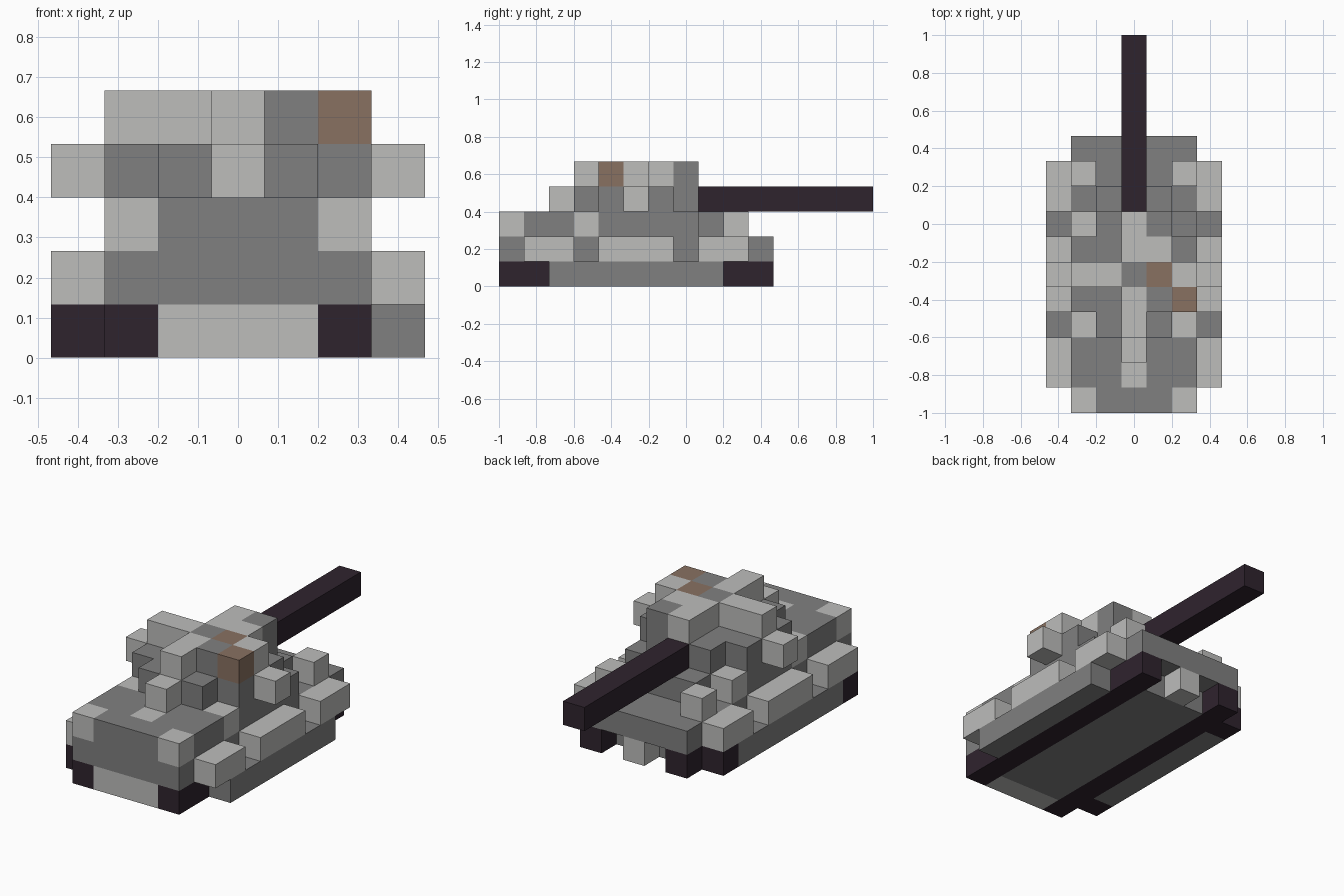
import bpy, bmesh, math
from mathutils import Vector

cube = bpy.data.objects.get("Cube")
if cube:
    bpy.data.objects.remove(cube, do_unlink=True)

UNIT = 2 / 15
COLOURS = {
    "light_grey": (0.51, 0.51, 0.50),
    "mid_grey": (0.216, 0.216, 0.216),
    "near_black": (0.028, 0.017, 0.027),
    "brown": (0.25, 0.165, 0.12),
}
NAMES = list(COLOURS)
LIGHT, GREY, DARK, BROWN = range(4)


def make_material(name, rgb):
    mat = bpy.data.materials.new(name)
    mat.use_nodes = True
    mat.diffuse_color = (*rgb, 1)
    bsdf = next(n for n in mat.node_tree.nodes if n.type == "BSDF_PRINCIPLED")
    bsdf.inputs["Base Color"].default_value = (*rgb, 1)
    bsdf.inputs["Roughness"].default_value = 0.9
    return mat


MATS = [make_material(n, c) for n, c in COLOURS.items()]
cells = {}


def span(v):
    return range(v[0], v[1] + 1) if isinstance(v, tuple) else range(v, v + 1)


def block(part, colour, x, y, z, mirror=False):
    """Fill grid cells; x is counted from the centre line, y from the front."""
    for i in span(x):
        for j in span(y):
            for k in span(z):
                for s in ((i, -i) if mirror else (i,)):
                    cells[s, j, k] = (part, colour)


# Lower hull and running gear
block("lower_hull", GREY, (-1, 1), (1, 9), 0)
block("lower_hull", LIGHT, (-1, 1), 0, 0)
block("lower_hull", LIGHT, 0, 10, 0)
block("tracks", DARK, 2, (0, 10), 0, mirror=True)
block("side_skirts", GREY, 3, (2, 8), 0, mirror=True)
block("side_skirts", DARK, -3, 1, 0)
block("side_skirts", DARK, -3, 9, 0)

# Fender plates along both sides
for y in ((1, 2), (4, 6), (8, 9)):
    block("fenders", LIGHT, 3, y, 1, mirror=True)

# Upper hull with camouflage patches
block("upper_hull", GREY, (-2, 2), (0, 10), 1)
block("upper_hull", GREY, (-2, 2), (0, 7), 2)
block("upper_hull", GREY, (-1, 1), 8, 2)
for y in (0, 3):
    block("upper_hull", LIGHT, 2, y, 2, mirror=True)
block("upper_hull", LIGHT, 0, 1, 2)
block("upper_hull", LIGHT, -2, 7, 2)
block("deck_boxes", LIGHT, 2, 9, 2, mirror=True)

# Stepped turret ring: a diamond of rows
for y, half in ((3, 1), (4, 2), (5, 2), (6, 2), (7, 1)):
    block("turret", GREY, (-half, half), y, 3)
block("turret", LIGHT, 0, 2, 3)
block("turret", LIGHT, 3, 5, 3, mirror=True)

# Turret roof
block("turret_roof", LIGHT, 0, (3, 7), 4)
block("turret_roof", GREY, 0, 5, 4)
block("turret_roof", LIGHT, (-2, -1), 5, 4)
block("turret_roof", GREY, 1, 4, 4)
block("turret_roof", BROWN, 2, 4, 4)
block("turret_roof", BROWN, 1, 5, 4)
block("turret_roof", LIGHT, 2, 5, 4)
block("turret_roof", LIGHT, 1, 6, 4)
block("turret_roof", GREY, 1, 7, 4)

# Gun barrel
block("gun_barrel", DARK, 0, (8, 14), 3)


def build_part(part):
    """Make one mesh from the exposed faces of a part's cells."""
    bm = bmesh.new()
    for cell, (owner, colour) in cells.items():
        if owner != part:
            continue
        for axis in range(3):
            for side in (-1, 1):
                n = Vector((0, 0, 0))
                n[axis] = side
                if tuple(int(c + d) for c, d in zip(cell, n)) in cells:
                    continue
                u = Vector((0, 0, 0))
                u[(axis + 1) % 3] = 1
                v = n.cross(u)
                mid = Vector(cell) + Vector((0, -7, 0.5)) + n / 2
                corners = [mid + (u * a + v * b) / 2
                           for a, b in ((-1, -1), (1, -1), (1, 1), (-1, 1))]
                face = bm.faces.new([bm.verts.new(c * UNIT) for c in corners])
                face.material_index = colour
    bmesh.ops.remove_doubles(bm, verts=bm.verts[:], dist=UNIT / 100)
    bmesh.ops.dissolve_limit(bm, angle_limit=math.radians(1), verts=bm.verts[:],
                             edges=bm.edges[:], delimit={"MATERIAL"})
    mesh = bpy.data.meshes.new(part)
    bm.to_mesh(mesh)
    bm.free()
    for mat in MATS:
        mesh.materials.append(mat)
    bpy.context.collection.objects.link(bpy.data.objects.new(part, mesh))


for part in sorted({owner for owner, _ in cells.values()}):
    build_part(part)
